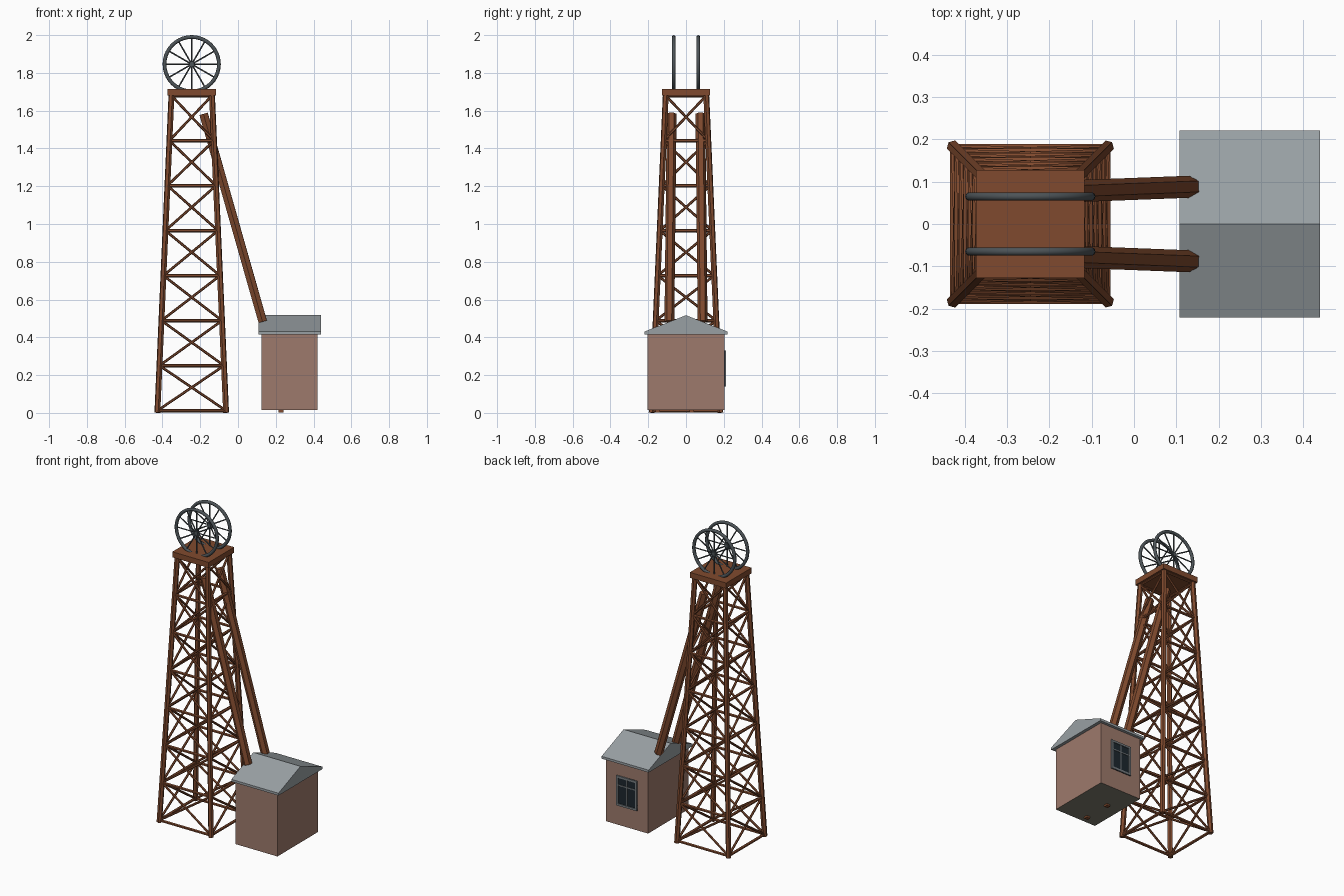
import bpy, bmesh, math
from mathutils import Vector, Matrix

if "Cube" in bpy.data.objects:
    bpy.data.objects.remove(bpy.data.objects["Cube"])


def mat(name, r, g, b):
    lin = lambda c: ((c / 255 + 0.055) / 1.055) ** 2.4
    m = bpy.data.materials.new(name)
    m.diffuse_color = (lin(r), lin(g), lin(b), 1)
    m.use_nodes = True
    m.node_tree.nodes["Principled BSDF"].inputs["Base Color"].default_value = m.diffuse_color
    return m


BROWN = mat("rust brown", 128, 74, 46)
STEEL = mat("dark steel", 76, 83, 87)
BRICK = mat("dusty brick", 158, 122, 108)
SLATE = mat("roof grey", 153, 160, 164)
STONE = mat("floor grey", 125, 124, 110)
GLASS = mat("dark glass", 28, 38, 45)
FRAME = mat("window grey", 118, 124, 128)


def finish(name, bm, *mats):
    bmesh.ops.recalc_face_normals(bm, faces=bm.faces)
    me = bpy.data.meshes.new(name)
    bm.to_mesh(me)
    bm.free()
    for m in mats:
        me.materials.append(m)
    ob = bpy.data.objects.new(name, me)
    bpy.context.collection.objects.link(ob)
    return ob


def bar(bm, a, b, r, sides=6, turn=0):
    """Round bar between two points."""
    a, b = Vector(a), Vector(b)
    d = b - a
    rot = d.to_track_quat('Z', 'Y').to_matrix().to_4x4()
    m = Matrix.Translation((a + b) / 2) @ rot @ Matrix.Rotation(turn, 4, 'Z')
    bmesh.ops.create_cone(bm, cap_ends=True, segments=sides, radius1=r, radius2=r,
                          depth=d.length, matrix=m)


def box(bm, x0, x1, y0, y1, z0, z1):
    m = Matrix.Translation(((x0 + x1) / 2, (y0 + y1) / 2, (z0 + z1) / 2))
    m = m @ Matrix.Diagonal((x1 - x0, y1 - y0, z1 - z0, 1))
    bmesh.ops.create_cube(bm, size=1, matrix=m)


# Tower: four tapering legs, rings and crossed braces
CX, LOW, HIGH, PANELS = -0.245, 0.182, 0.107, 7
Z0, Z1 = 0.012, 1.68
CORNERS = [(-1, -1), (1, -1), (1, 1), (-1, 1)]


def corner(i, z):
    h = LOW + (HIGH - LOW) * z / 1.69
    sx, sy = CORNERS[i % 4]
    return Vector((CX + sx * h, sy * h, z))


bm = bmesh.new()
for i in range(4):
    bar(bm, corner(i, 0.001), corner(i, 1.69), 0.016)
finish("tower_legs", bm, BROWN)

rings, braces = bmesh.new(), bmesh.new()
for k in range(PANELS + 1):
    z = Z0 + (Z1 - Z0) * k / PANELS
    zn = Z0 + (Z1 - Z0) * (k + 1) / PANELS
    for i in range(4):
        bar(rings, corner(i, z), corner(i + 1, z), 0.009)
        if k < PANELS:
            bar(braces, corner(i, z), corner(i + 1, zn), 0.007)
            bar(braces, corner(i + 1, z), corner(i, zn), 0.007)
finish("tower_rings", rings, BROWN)
finish("tower_braces", braces, BROWN)

# Platform on top
bm = bmesh.new()
box(bm, CX - 0.128, CX + 0.128, -0.128, 0.128, 1.68, 1.715)
finish("platform", bm, BROWN)

# Two sloping struts from the tower to the house
bm = bmesh.new()
for s in (-1, 1):
    bar(bm, (-0.182, s * 0.076, 1.583), (0.131, s * 0.088, 0.483), 0.026, 6, math.pi / 2)
finish("sloping_struts", bm, BROWN)

# Pair of spoked winding wheels
WZ, R = 1.846, 0.144
for side, y in (("front", -0.065), ("back", 0.065)):
    bpy.ops.mesh.primitive_torus_add(major_radius=R, minor_radius=0.010, major_segments=40,
                                     minor_segments=10, location=(CX, y, WZ),
                                     rotation=(math.pi / 2, 0, 0))
    rim = bpy.context.object
    rim.name = side + "_wheel_rim"
    rim.data.materials.append(STEEL)
    bpy.ops.object.shade_smooth()
    bm = bmesh.new()
    for k in range(12):
        a = math.tau * k / 12
        bar(bm, (CX, y, WZ), (CX + R * math.cos(a), y, WZ + R * math.sin(a)), 0.004)
    bar(bm, (CX, y - 0.009, WZ), (CX, y + 0.009, WZ), 0.013, 12)
    finish(side + "_wheel_spokes", bm, STEEL)

# House walls, with a grey underside
HX0, HX1, HY = 0.125, 0.42, 0.203
bm = bmesh.new()
box(bm, HX0, HX1, -HY, HY, 0.015, 0.42)
bm.normal_update()
for f in bm.faces:
    f.material_index = 1 if f.normal.z < -0.5 else 0
finish("house_walls", bm, BRICK, STONE)

# Gable roof as an extruded profile
bm = bmesh.new()
prof = [(-0.221, 0.415), (0.221, 0.415), (0.221, 0.430), (0, 0.517), (-0.221, 0.430)]
face = bm.faces.new([bm.verts.new((0.108, y, z)) for y, z in prof])
new = bmesh.ops.extrude_face_region(bm, geom=[face])["geom"]
bmesh.ops.translate(bm, vec=(0.332, 0, 0),
                    verts=[v for v in new if isinstance(v, bmesh.types.BMVert)])
finish("house_roof", bm, SLATE)

# Small feet under the house
bm = bmesh.new()
for y in (-0.15, 0.03):
    box(bm, 0.215, 0.24, y - 0.012, y + 0.012, 0.003, 0.016)
finish("house_feet", bm, BROWN)

# Window on the back wall: glass plate, frame and glazing bars
X0, X1, W0, W1, T = 0.2, 0.345, 0.14, 0.33, 0.013
bm = bmesh.new()
box(bm, X0, X1, HY - 0.002, HY + 0.003, W0, W1)
finish("window_glass", bm, GLASS)
bm = bmesh.new()
ya, yb, xm = HY - 0.002, HY + 0.008, (X0 + X1) / 2
for x in (X0, X1 - T):
    box(bm, x, x + T, ya, yb, W0, W1)
for z in (W0, W1 - T):
    box(bm, X0 + T, X1 - T, ya, yb, z, z + T)
box(bm, xm - 0.004, xm + 0.004, ya, yb - 0.002, W0 + T, W1 - T)
box(bm, X0 + T, X1 - T, ya, yb - 0.002, 0.267, 0.274)
finish("window_frame", bm, FRAME)
